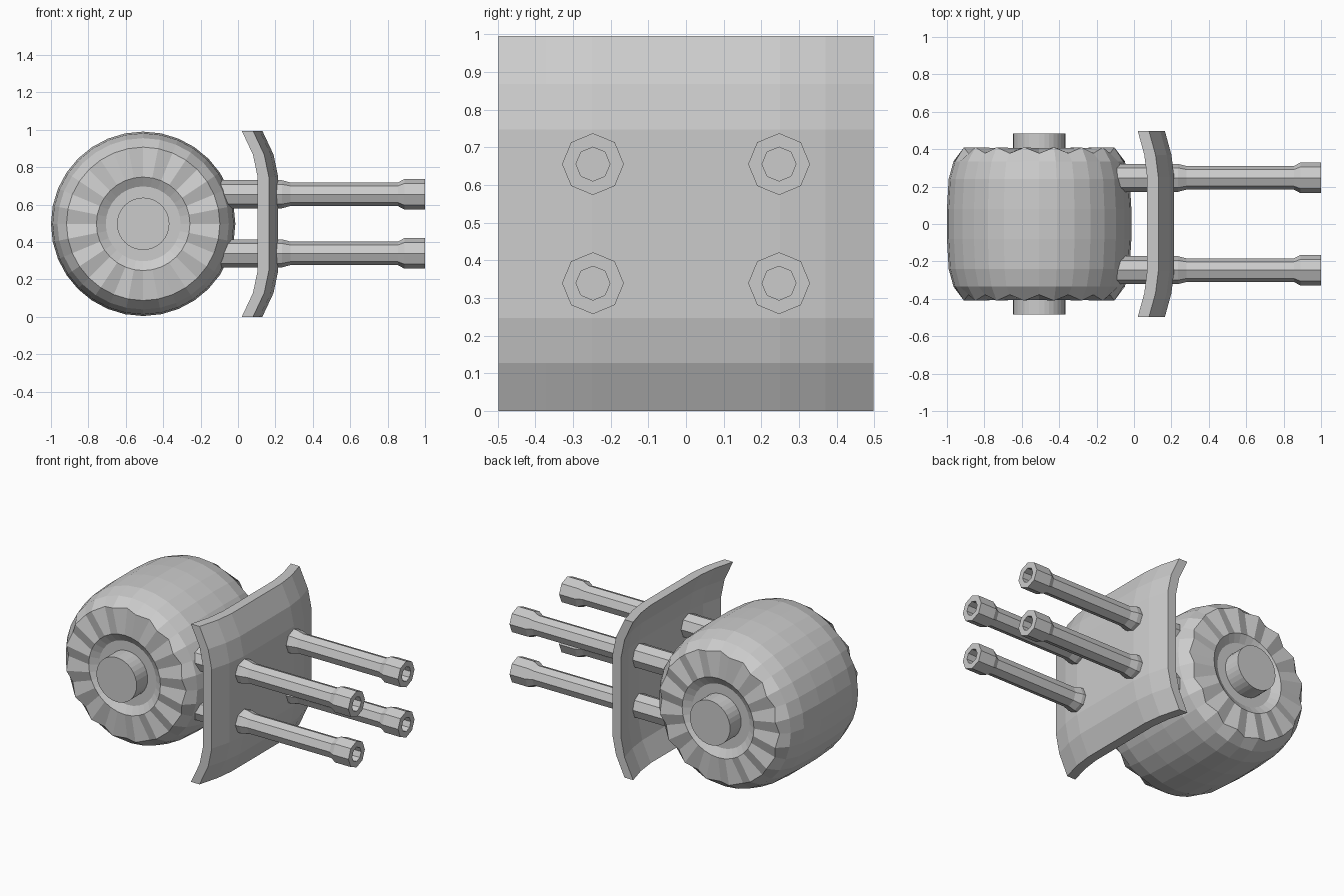
import bpy, bmesh
from math import cos, sin, tau
from mathutils import Vector

if "Cube" in bpy.data.objects:
    bpy.data.objects.remove(bpy.data.objects["Cube"])

CZ = 0.4975  # height of the model's middle


def make_object(name, bm):
    bmesh.ops.recalc_face_normals(bm, faces=bm.faces)
    me = bpy.data.meshes.new(name)
    bm.to_mesh(me)
    bm.free()
    ob = bpy.data.objects.new(name, me)
    bpy.context.collection.objects.link(ob)
    return ob


def lathe(name, profile, sides, centre, axis, wave=None):
    """Revolve (position, radius) points about the x or y axis, capping both ends."""
    bm = bmesh.new()
    rings = []
    for k, (p, r) in enumerate(profile):
        ring = []
        for i in range(sides):
            a = tau * i / sides
            q = p + (wave(k, i) if wave else 0)
            u, v = r * sin(a), r * cos(a)
            co = Vector((q, u, v)) if axis == 'x' else Vector((u, q, v))
            ring.append(bm.verts.new(co + Vector(centre)))
        rings.append(ring)
    for a, b in zip(rings, rings[1:]):
        for i in range(sides):
            j = (i + 1) % sides
            bm.faces.new((a[i], a[j], b[j], b[i]))
    bm.faces.new(rings[0])
    bm.faces.new(rings[-1])
    return make_object(name, bm)


# Barrel-shaped wheel with a scalloped rim, recessed hub and axle
half = [(0.485, 0.14), (0.375, 0.14), (0.375, 0.20), (0.405, 0.25),
        (0.41, 0.41), (0.335, 0.458), (0.24, 0.484), (0.08, 0.493)]
wheel_profile = [(-y, r) for y, r in half] + [(y, r) for y, r in reversed(half)]
RIM = 4


def scallop(k, i):
    if i % 2:
        return 0
    return {RIM: 0.032, len(wheel_profile) - 1 - RIM: -0.032}.get(k, 0)


lathe("wheel", wheel_profile, 32, (-0.507, 0, CZ), 'y', scallop)

# Curved shield plate, bent back toward all four edges
steps = [(-0.4975, 0.05, 0.085), (-0.37, 0.015, 0.025), (-0.25, 0, 0), (0, 0, 0),
         (0.25, 0, 0), (0.37, 0.015, 0.025), (0.4975, 0.05, 0.085)]
n = len(steps)
bm = bmesh.new()
layers = [[[bm.verts.new((x0 - fy - fz, y, CZ + z)) for z, _, fz in steps]
           for y, fy, _ in steps] for x0 in (0.215, 0.155)]
front, back = layers
for i in range(n - 1):
    for j in range(n - 1):
        for g in layers:
            bm.faces.new((g[i][j], g[i + 1][j], g[i + 1][j + 1], g[i][j + 1]))
    for e in (0, n - 1):
        bm.faces.new((front[i][e], front[i + 1][e], back[i + 1][e], back[i][e]))
        bm.faces.new((front[e][i], front[e][i + 1], back[e][i + 1], back[e][i]))
make_object("shield_plate", bm)

# Four eight-sided barrels with flared muzzles and hollow ends
barrel_profile = [(-0.10, 0.075), (0.235, 0.075), (0.28, 0.063), (0.855, 0.063),
                  (0.89, 0.082), (1.0, 0.082), (1.0, 0.045), (0.88, 0.045)]
for y, side in ((-0.247, "front"), (0.247, "back")):
    for z, level in ((-0.158, "lower"), (0.158, "upper")):
        lathe(f"barrel_{side}_{level}", barrel_profile, 8, (0, y, CZ + z), 'x')
